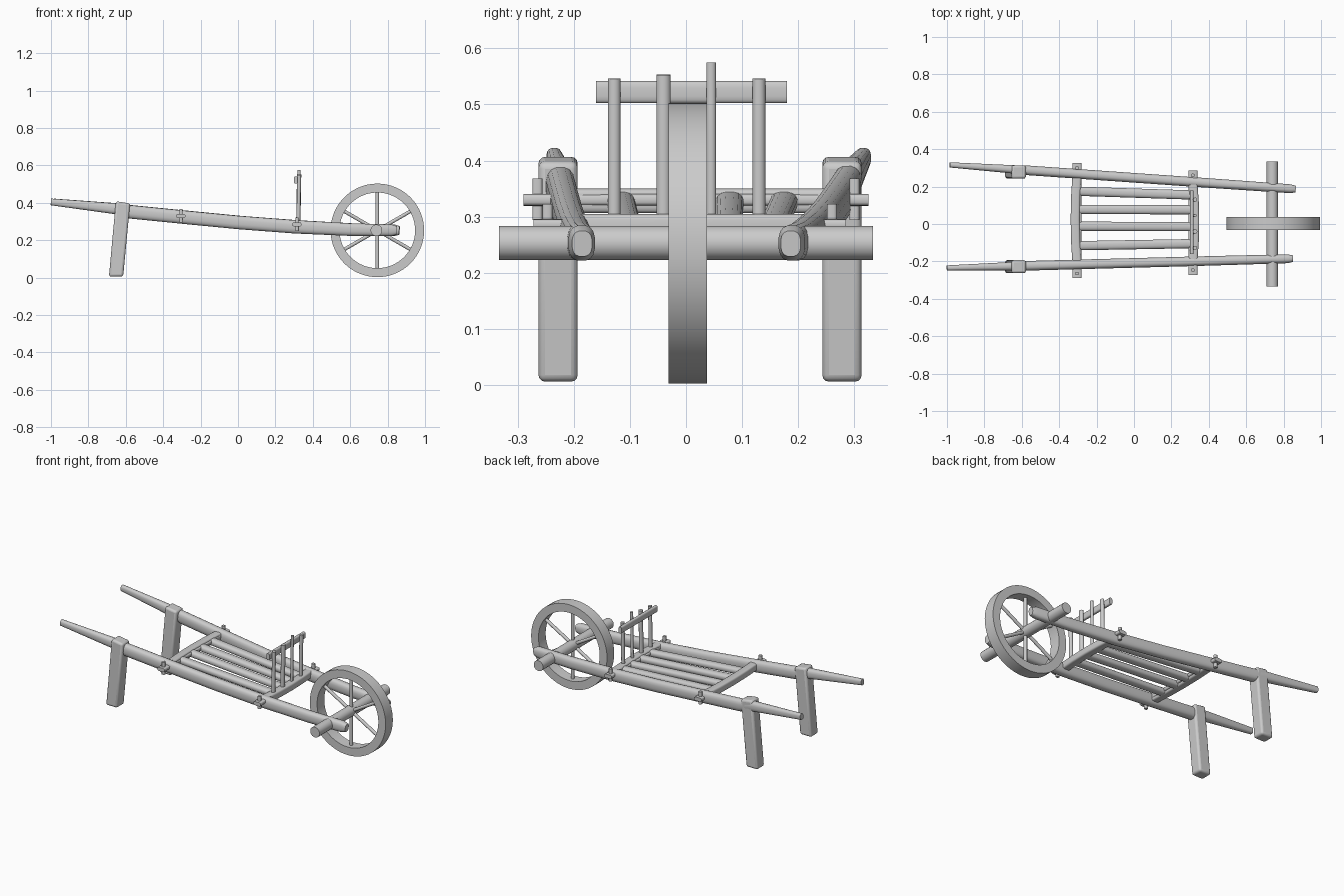
import bpy, bmesh, math
from mathutils import Vector

if "Cube" in bpy.data.objects:
    bpy.data.objects.remove(bpy.data.objects["Cube"], do_unlink=True)

wood = bpy.data.materials.new("weathered_grey")
wood.use_nodes = True
GREY = (0.6, 0.6, 0.6, 1)
wood.diffuse_color = GREY
wood.node_tree.nodes["Principled BSDF"].inputs["Base Color"].default_value = GREY


def finish(name, bm, bevel=0.0):
    bmesh.ops.recalc_face_normals(bm, faces=bm.faces)
    me = bpy.data.meshes.new(name)
    bm.to_mesh(me)
    bm.free()
    me.materials.append(wood)
    ob = bpy.data.objects.new(name, me)
    bpy.context.collection.objects.link(ob)
    if bevel:
        mod = ob.modifiers.new("bevel", "BEVEL")
        mod.width, mod.segments = bevel, 3
    bpy.ops.object.select_all(action="DESELECT")
    ob.select_set(True)
    bpy.context.view_layer.objects.active = ob
    bpy.ops.object.shade_smooth_by_angle(angle=math.radians(40))
    return ob


def sweep(name, stations, sides=16, power=1.0):
    """Loft of (centre, half width, half height); power < 1 squares off the section."""
    bm = bmesh.new()
    pts = [Vector(s[0]) for s in stations]
    along = (pts[-1] - pts[0]).normalized()
    up = Vector((0, 0, 1)) if abs(along.z) < 0.8 else Vector((1, 0, 0))
    side = along.cross(up).normalized()
    up = side.cross(along)
    sq = lambda v: math.copysign(abs(v) ** power, v)
    rings = []
    for p, (_, w, h) in zip(pts, stations):
        angles = [2 * math.pi * (i + 0.5) / sides for i in range(sides)]
        rings.append([bm.verts.new(p + side * w * sq(math.cos(a)) + up * h * sq(math.sin(a)))
                      for a in angles])
    for a, b in zip(rings, rings[1:]):
        for i in range(sides):
            j = (i + 1) % sides
            bm.faces.new((a[i], a[j], b[j], b[i]))
    bm.faces.new(rings[0])
    bm.faces.new(rings[-1])
    return finish(name, bm)


def rod(name, a, b, w, h=None, power=1.0):
    return sweep(name, [(a, w, h or w), (b, w, h or w)], power=power)


# Wheel: rim lathed from a rectangular section
HUB = Vector((0.745, 0.003, 0.253))
bm = bmesh.new()
section = [(0.202, -0.034), (0.25, -0.034), (0.25, 0.034), (0.202, 0.034)]
vs = [bm.verts.new(HUB + Vector((r, y, 0))) for r, y in section]
edges = [bm.edges.new((vs[i], vs[(i + 1) % 4])) for i in range(4)]
bmesh.ops.spin(bm, geom=vs + edges, cent=HUB, axis=(0, 1, 0), angle=2 * math.pi, steps=64)
bmesh.ops.remove_doubles(bm, verts=bm.verts, dist=0.0005)
finish("wheel_rim", bm)

for i in range(6):
    a = math.radians(30 + 60 * i)
    rod(f"spoke_{i + 1}", HUB, HUB + Vector((math.cos(a), 0, math.sin(a))) * 0.21, 0.0095)
rod("axle", (0.74, -0.333, 0.253), (0.74, 0.333, 0.253), 0.031)

# Long rails with tapered handles: x, z, half width, half height
RAIL = [(-1.0, 0.405, 0.014, 0.018), (-0.64, 0.367, 0.023, 0.03), (-0.58, 0.352, 0.026, 0.036),
        (-0.3, 0.324, 0.026, 0.036), (0.0, 0.295, 0.026, 0.036), (0.3, 0.272, 0.026, 0.036),
        (0.6, 0.257, 0.025, 0.034), (0.82, 0.253, 0.024, 0.032), (0.848, 0.252, 0.018, 0.023)]


def rail_y(s, x):
    return 0.246 - 0.07 * x if s > 0 else -0.208 + 0.027 * x


for s, tag in ((1, "left"), (-1, "right")):
    shift = 0.015 if s > 0 else 0.0
    sweep(f"{tag}_rail", [((x + shift, rail_y(s, x), z), w, h) for x, z, w, h in RAIL], power=0.75)

    # Leg: leaning, slightly rounded post
    bm = bmesh.new()
    bmesh.ops.create_cube(bm, size=1)
    y = 0.278 if s > 0 else -0.228
    for v in bm.verts:
        top = v.co.z > 0
        v.co = Vector(((-0.615 if top else -0.652) + v.co.x * 0.076, y + v.co.y * 0.07,
                       0.405 if top else 0.006))
        v.co.z -= 0.006 * (v.co.x + 0.63) / 0.04 if top else 0
    finish(f"{tag}_leg", bm, 0.012)

# Cross beams with tenons through the rails, locked by pegs
for tag, x, z, ends, bow in (("rear", -0.305, 0.328, (-0.29, 0.325), -0.01),
                             ("front", 0.315, 0.283, (-0.272, 0.285), 0.01)):
    lo, hi = rail_y(-1, x), rail_y(1, x)
    rows = [((x + bow * (1 - (2 * t - 1) ** 2), lo + (hi - lo) * t, z), 0.024, 0.022)
            for t in (0, 0.25, 0.5, 0.75, 1)]
    sweep(f"{tag}_beam", rows, power=0.4)
    rod(f"{tag}_tenon", (x, ends[0], z + 0.002), (x, ends[1], z + 0.002), 0.024, 0.011, 0.5)
    for s, end in zip((-1, 1), ends):
        side = "left" if s > 0 else "right"
        y = end - s * 0.025
        rod(f"{tag}_{side}_peg", (x, y, z - 0.034), (x, y, z + 0.04), 0.009, power=0.6)

# Bed slats
for i, (ya, yb) in enumerate(((0.175, 0.155), (0.078, 0.076), (-0.012, -0.014), (-0.116, -0.105))):
    rod(f"bed_slat_{i + 1}", (-0.3, ya, 0.326), (0.315, yb, 0.281), 0.025, 0.019, 0.8)

# Front rack: four uprights and a top bar behind them
for i, (y, r, top) in enumerate(((-0.128, 0.0115, 0.546), (-0.04, 0.013, 0.553),
                                 (0.045, 0.009, 0.575), (0.13, 0.0115, 0.546))):
    rod(f"rack_upright_{i + 1}", (0.322, y, 0.275), (0.327, y, top), r, r * 0.9)
rod("rack_bar", (0.309, -0.16, 0.522), (0.309, 0.18, 0.522), 0.01, 0.02, 0.6)
